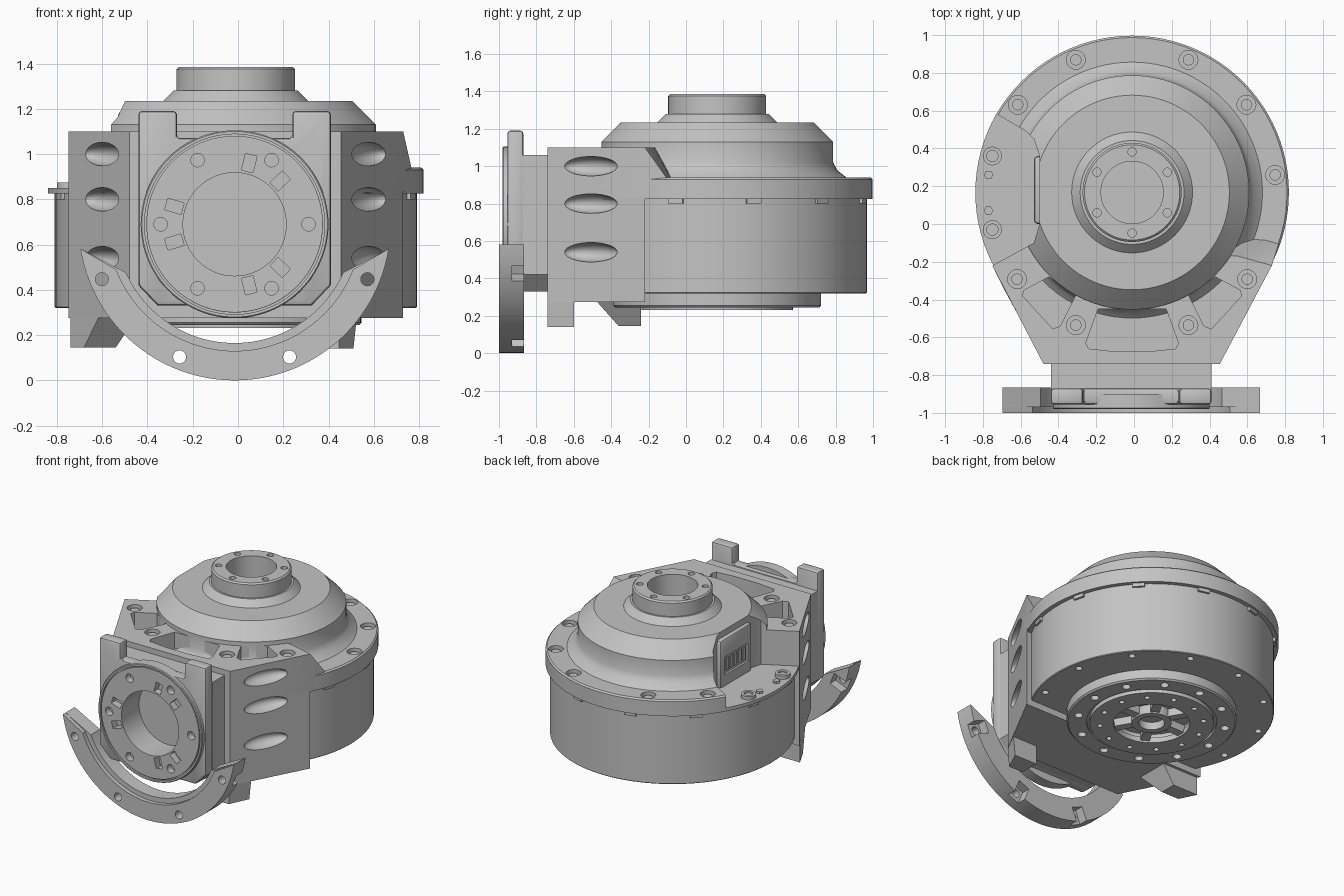
import bpy, bmesh, math
from math import radians, cos, sin, pi
from mathutils import Matrix, Vector

if "Cube" in bpy.data.objects:
    bpy.data.objects.remove(bpy.data.objects["Cube"])

grey = bpy.data.materials.new("cast_grey")
grey.diffuse_color = (0.55, 0.55, 0.55, 1)
grey.use_nodes = True
grey.node_tree.nodes["Principled BSDF"].inputs["Base Color"].default_value = grey.diffuse_color

CX, CY = -0.01, 0.167
AXIS = Matrix.Translation((CX, CY, 0))                                          # vertical drum axis
FRONT = Matrix.Translation((-0.015, 0, 0.69)) @ Matrix.Rotation(pi / 2, 4, 'X')  # local z points to the front
WORLD = Matrix()
parts = []


def loft(bm, low, high, z0, z1, m=WORLD):
    """Solid between two matching outlines (counter-clockwise)."""
    a = [bm.verts.new(m @ Vector((x, y, z0))) for x, y in low]
    b = [bm.verts.new(m @ Vector((x, y, z1))) for x, y in high]
    n = len(a)
    for i in range(n):
        j = (i + 1) % n
        bm.faces.new((a[i], a[j], b[j], b[i]))
    bm.faces.new(a[::-1])
    bm.faces.new(b)


def prism(bm, pts, z0, z1, m=WORLD):
    loft(bm, pts, pts, z0, z1, m)


def box(bm, x0, x1, y0, y1, z0, z1, m=WORLD):
    prism(bm, [(x0, y0), (x1, y0), (x1, y1), (x0, y1)], z0, z1, m)


def lathe(bm, prof, m=WORLD, n=96):
    """Turned solid from (radius, height) points, lowest first, capped at both ends."""
    rings = [[bm.verts.new(m @ Vector((r * cos(2 * pi * i / n), r * sin(2 * pi * i / n), z)))
              for i in range(n)] for r, z in prof]
    for p, q in zip(rings, rings[1:]):
        for i in range(n):
            j = (i + 1) % n
            bm.faces.new((p[i], p[j], q[j], q[i]))
    bm.faces.new(rings[0][::-1])
    bm.faces.new(rings[-1])


def cyl(bm, x, y, r, z0, z1, m=WORLD, n=20):
    lathe(bm, [(r, z0), (r, z1)], m @ Matrix.Translation((x, y, 0)), n)


def polar(r, deg):
    return r * cos(radians(deg)), r * sin(radians(deg))


def turn(deg):
    return Matrix.Rotation(radians(deg), 4, 'Z')


def part(name, bm, bevel=0):
    me = bpy.data.meshes.new(name)
    bmesh.ops.recalc_face_normals(bm, faces=bm.faces)
    bm.to_mesh(me)
    bm.free()
    ob = bpy.data.objects.new(name, me)
    bpy.context.collection.objects.link(ob)
    if bevel:
        md = ob.modifiers.new("edge", 'BEVEL')
        md.width, md.segments, md.limit_method = bevel, 2, 'ANGLE'
        apply(ob, md)
    me.materials.append(grey)
    parts.append(ob)
    return ob


def apply(ob, md):
    with bpy.context.temp_override(object=ob, active_object=ob, selected_objects=[ob]):
        bpy.ops.object.modifier_apply(modifier=md.name)


def cut(obs, bm):
    tool = part("cutter", bm)
    parts.remove(tool)
    for ob in obs:
        md = ob.modifiers.new("cut", 'BOOLEAN')
        md.operation, md.object, md.solver = 'DIFFERENCE', tool, 'EXACT'
        apply(ob, md)
    bpy.data.objects.remove(tool)


def turned(name, prof):
    bm = bmesh.new()
    lathe(bm, prof, AXIS)
    return part(name, bm)


# main turned bodies
drum = turned("drum", [(0.795, 0.32), (0.80, 0.325), (0.80, 0.83)])
flange = turned("flange", [(0.83, 0.825), (0.83, 0.93), (0.82, 0.94)])
dome = turned("dome", [(0.69, 0.83), (0.69, 0.94), (0.64, 0.98), (0.62, 1.02), (0.62, 1.13),
                       (0.515, 1.235), (0.32, 1.235), (0.31, 1.245), (0.275, 1.28), (0.262, 1.28),
                       (0.262, 1.375), (0.252, 1.385)])
boss = turned("bottom_boss", [(0.31, 0.23), (0.31, 0.245), (0.545, 0.245), (0.555, 0.255), (0.555, 0.33)])

# front block under and above the flange line
plan = [(-0.48, -0.74), (0.455, -0.74), (0.73, -0.22), (-0.75, -0.22)]
bm = bmesh.new()
prism(bm, plan, 0.275, 0.835)
lower = part("front_block_lower", bm)
bm = bmesh.new()
loft(bm, plan[:3] + [(0.79, -0.03), (-0.53, -0.1), (-0.75, -0.22)],
     plan[:3] + [(0.55, -0.17), (-0.53, -0.1), (-0.75, -0.22)], 0.835, 1.1)
upper = part("front_block_upper", bm)

# feet below the block
bm = bmesh.new()
loft(bm, [(0.33, -0.74), (0.445, -0.74), (0.51, -0.6), (0.33, -0.6)],
     [(0.33, -0.74), (0.455, -0.74), (0.525, -0.6), (0.33, -0.6)], 0.14, 0.28)
part("right_foot", bm)
bm = bmesh.new()
loft(bm, [(-0.68, -0.36), (-0.54, -0.36), (-0.54, -0.24), (-0.74, -0.24)],
     [(-0.615, -0.48), (-0.45, -0.48), (-0.45, -0.24), (-0.74, -0.24)], 0.145, 0.28)
part("left_foot", bm)

# side recess in flange and dome
bm = bmesh.new()
prism(bm, [(-1.1, 0.8), (-1.1, -0.43), (-0.75, -0.225), (-0.53, -0.1), (-0.50, 0.0),
           (-0.50, 0.36), (-0.53, 0.45), (-0.57, 0.49)], 0.85, 1.5)
cut([flange, dome], bm)
bm = bmesh.new()
box(bm, -0.53, -0.36, 0.0, 0.36, 0.84, 1.19)
housing = part("side_connector", bm, 0.02)
bm = bmesh.new()
box(bm, -0.6, -0.515, 0.05, 0.31, 0.93, 1.06)
cut([housing], bm)
bm = bmesh.new()
for i in range(5):
    box(bm, -0.523, -0.51, 0.07 + i * 0.047, 0.1 + i * 0.047, 0.95, 1.04)
part("connector_pins", bm)
bm = bmesh.new()
for y in (0.36, -0.03):
    lathe(bm, [(0.05, 0.84), (0.05, 0.875), (0.03, 0.875), (0.03, 0.865)], Matrix.Translation((-0.75, y, 0)), 20)
for y in (0.26, 0.07):
    cyl(bm, -0.77, y, 0.025, 0.84, 0.865, n=6)
part("recess_screws", bm)

# pockets in the block top
bm = bmesh.new()
prism(bm, [(-0.24, -0.66), (-0.1, -0.675), (0.08, -0.675), (0.22, -0.66), (0.235, -0.63),
           (0.17, -0.45), (-0.19, -0.45), (-0.255, -0.63)], 0.96, 1.3)
for s in (-1, 1):
    q = [(0.30, -0.38), (0.38, -0.54), (0.42, -0.555), (0.58, -0.38), (0.57, -0.35), (0.44, -0.28)]
    q = [(s * x - 0.01, y) for x, y in q]
    prism(bm, q[::s], 0.96, 1.3)
cut([upper], bm)

# flange and block bolts
bm, bs = bmesh.new(), bmesh.new()
for deg in (67, 113, 37.5, 142.5, 7, -37, 217, -67, 247):
    x, y = polar(0.763, deg)
    top = 1.1 if y < -0.3 else 0.94
    cyl(bm, x, y, 0.05, top - 0.05, top + 0.05, AXIS)
    cyl(bs, x, y, 0.03, top - 0.07, top - 0.015, AXIS)
cut([flange, upper], bm)
part("bolts", bs)

# scooped wells on both slanted sides
bm = bmesh.new()
for s in (-1, 1):
    for z in (1.0, 0.8, 0.54):
        m = (Matrix.Translation((0.592 * s - 0.012, -0.51, z)) @ Matrix.Rotation(-s * 0.487, 4, 'Z')
             @ Matrix.Diagonal((0.07, 0.16, 0.052, 1)))
        bmesh.ops.create_uvsphere(bm, u_segments=24, v_segments=16, radius=1, matrix=m)
cut([lower, upper], bm)

# hub bore and screw holes
bm = bmesh.new()
cyl(bm, 0, 0, 0.165, 1.0, 1.5, AXIS, 64)
for i in range(6):
    cyl(bm, *polar(0.215, 30 + 60 * i), 0.022, 1.34, 1.5, AXIS)
cut([dome], bm)

# underside: screw rings, groove, spoked recess
bm = bmesh.new()
for i in range(12):
    cyl(bm, *polar(0.485, 30 * i), 0.028, 0.1, 0.28, AXIS)
    cyl(bm, *polar(0.35, 30 * i + 15), 0.018, 0.1, 0.28, AXIS)
cyl(bm, 0, 0, 0.26, 0.1, 0.30, AXIS, 64)
cut([boss], bm)
bm = bmesh.new()
cyl(bm, 0, 0, 0.425, 0.1, 0.262, AXIS, 64)
ring = bmesh.new()
cyl(ring, 0, 0, 0.405, 0.232, 0.27, AXIS, 64)
cut([boss], bm)
inner = part("bottom_rotor", ring)
bm = bmesh.new()
cyl(bm, 0, 0, 0.25, 0.1, 0.5, AXIS, 64)
for i in range(12):
    cyl(bm, *polar(0.34, 30 * i + 15), 0.018, 0.1, 0.26, AXIS)
cut([inner], bm)
bm = bmesh.new()
cyl(bm, 0, 0, 0.13, 0.235, 0.31, AXIS, 48)
hub = part("bottom_hub", bm)
bm = bmesh.new()
cyl(bm, 0, 0, 0.085, 0.1, 0.29, AXIS, 48)
cut([hub], bm)
bm = bmesh.new()
for i in range(6):
    box(bm, 0.12, 0.255, -0.03, 0.03, 0.245, 0.31, AXIS @ turn(60 * i))
part("bottom_spokes", bm)
bm = bmesh.new()
for i in range(12):
    cyl(bm, *polar(0.74, 30 * i - 20), 0.022, 0.2, 0.36, AXIS)
cut([drum], bm)

# small clips under the flange
bm = bmesh.new()
for deg in (-16, 14, 44, 75, 105, 136, 166, 196):
    box(bm, 0.78, 0.815, -0.04, 0.04, 0.80, 0.83, AXIS @ turn(deg))
part("flange_clips", bm)

# front neck, tabbed plate and disc
bm = bmesh.new()
prism(bm, [(-0.34, -0.36), (0.34, -0.36), (0.425, -0.27), (0.425, 0.37), (-0.425, 0.37), (-0.425, -0.27)],
      0.73, 0.875, FRONT)
neck = part("front_neck", bm)
bm = bmesh.new()
half = [(0.34, -0.36), (0.425, -0.27), (0.425, 0.5), (0.255, 0.5), (0.255, 0.38)]
prism(bm, half + [(-x, y) for x, y in half[::-1]], 0.87, 0.955, FRONT)
plate = part("tabbed_plate", bm, 0.015)
bm = bmesh.new()
lathe(bm, [(0.415, 0.9), (0.415, 0.975), (0.41, 0.98), (0.398, 0.98), (0.398, 0.965), (0.39, 0.965),
           (0.39, 0.978), (0.387, 0.98)], FRONT)
disc = part("front_disc", bm)
bm = bmesh.new()
cyl(bm, 0, 0, 0.228, 0.78, 1.2, FRONT, 64)
for i in range(6):
    cyl(bm, *polar(0.327, 60 * i), 0.03, 0.93, 1.2, FRONT)
for base in (60, 180, 300):
    for d in (-16.5, 16.5):
        box(bm, 0.24, 0.315, -0.026, 0.026, 0.93, 1.2, FRONT @ turn(base + d))
cut([neck, plate, disc], bm)


# crescent bracket
def arc(r, a, b, n=48):
    return [polar(r, a + (b - a) * i / n) for i in range(n + 1)]


outer = arc(0.69, -171, -9)
bm = bmesh.new()
prism(bm, outer + arc(0.525, -24, -156), 0.865, 0.97, FRONT)
back = part("crescent_back", bm)
bm = bmesh.new()
prism(bm, outer + arc(0.56, -21, -159), 0.97, 1.0, FRONT)
front = part("crescent_front", bm)
holes, pockets = bmesh.new(), bmesh.new()
for deg in (-22.5, -67.5, -112.5, -157.5):
    cyl(holes, *polar(0.635, deg), 0.029, 0.8, 1.1, FRONT)
    box(pockets, 0.59, 0.8, -0.045, 0.045, 0.8, 0.93, FRONT @ turn(deg))
cut([back, front], holes)
cut([back], pockets)

# soft shading with crisp edges
for ob in parts:
    bpy.context.view_layer.objects.active = ob
    with bpy.context.temp_override(object=ob, active_object=ob, selected_objects=[ob], selected_editable_objects=[ob]):
        bpy.ops.object.shade_smooth_by_angle(angle=radians(30))
